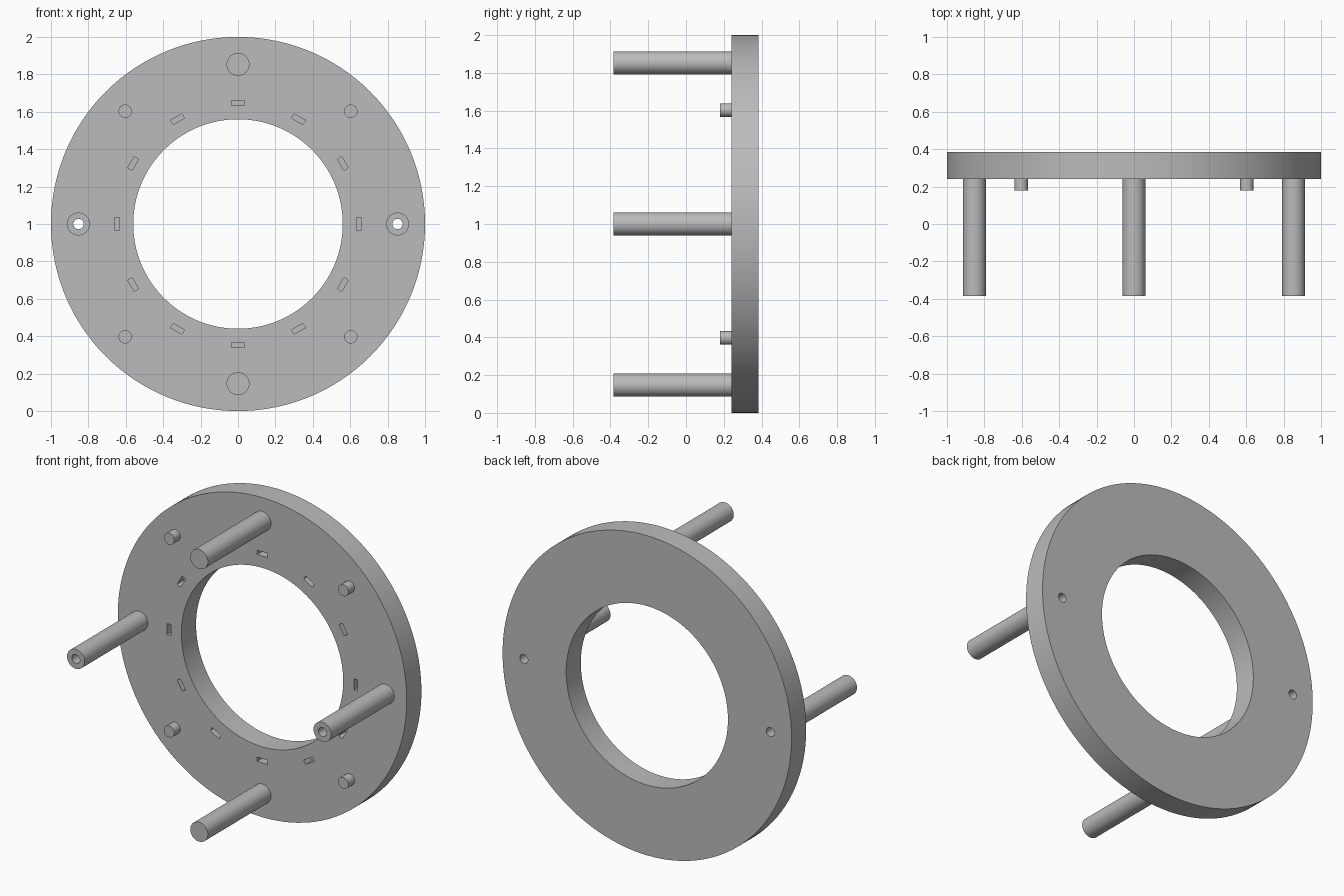
import bpy, bmesh, math
from mathutils import Matrix, Vector

cube = bpy.data.objects.get("Cube")
if cube:
    bpy.data.objects.remove(cube, do_unlink=True)

CENTRE_Z = 1.0
FRONT, BACK = 0.24, 0.385          # ring faces along y
POST_R, POST_TIP, POST_ORBIT = 0.061, -0.385, 0.853
HOLE_R = 0.028

grey = bpy.data.materials.new("Grey plastic")
grey.use_nodes = True
COLOUR = (0.5, 0.5, 0.5, 1)
grey.diffuse_color = COLOUR
grey.node_tree.nodes["Principled BSDF"].inputs["Base Color"].default_value = COLOUR


def add_object(name, bm):
    bmesh.ops.recalc_face_normals(bm, faces=bm.faces)
    mesh = bpy.data.meshes.new(name)
    bm.to_mesh(mesh)
    bm.free()
    mesh.materials.append(grey)
    obj = bpy.data.objects.new(name, mesh)
    bpy.context.collection.objects.link(obj)
    return obj


def select_only(obj):
    bpy.ops.object.select_all(action='DESELECT')
    obj.select_set(True)
    bpy.context.view_layer.objects.active = obj


def smooth(obj):
    select_only(obj)
    bpy.ops.object.shade_smooth_by_angle(angle=math.radians(30))


def lathe(name, profile, steps, x=0, z=CENTRE_Z, closed=False):
    """Spin (radius, y) points around an axis parallel to y."""
    bm = bmesh.new()
    verts = [bm.verts.new((r, y, 0)) for r, y in profile]
    pairs = list(zip(verts, verts[1:] + verts[:1]))
    edges = [bm.edges.new(p) for p in (pairs if closed else pairs[:-1])]
    bmesh.ops.spin(bm, geom=verts + edges, cent=(0, 0, 0), axis=(0, 1, 0),
                   angle=math.tau, steps=steps, use_merge=True)
    bmesh.ops.remove_doubles(bm, verts=bm.verts, dist=1e-5)
    obj = add_object(name, bm)
    obj.location = (x, 0, z)
    return obj


# Main ring plate
ring = lathe("ring_plate", [(0.56, FRONT), (1, FRONT), (1, BACK), (0.56, BACK)],
             128, closed=True)

# Cutters: twelve shallow slots and two through holes
bm = bmesh.new()
for i in range(12):
    turn = Matrix.Rotation(i * math.tau / 12, 4, 'Y')
    place = Matrix.Translation((0, FRONT, 0.647))
    bmesh.ops.create_cube(bm, size=1,
                          matrix=turn @ place @ Matrix.Diagonal((0.07, 0.12, 0.027, 1)))
for side in (-1, 1):
    bmesh.ops.create_cone(bm, cap_ends=True, segments=32, radius1=HOLE_R,
                          radius2=HOLE_R, depth=0.6,
                          matrix=Matrix.Translation((side * POST_ORBIT, 0.3, 0))
                          @ Matrix.Rotation(math.pi / 2, 4, 'X'))
cutter = add_object("slot_cutter", bm)
cutter.location.z = CENTRE_Z
cutter.hide_render = True
cut = ring.modifiers.new("slots_and_holes", 'BOOLEAN')
cut.operation = 'DIFFERENCE'
cut.solver = 'EXACT'
cut.object = cutter
select_only(ring)
bpy.ops.object.modifier_apply(modifier=cut.name)
bpy.data.objects.remove(cutter, do_unlink=True)
smooth(ring)

# Solid posts at top and bottom, hollow posts at the sides
solid = [(0, POST_TIP), (POST_R, POST_TIP), (POST_R, FRONT)]
hollow = [(HOLE_R, FRONT), (HOLE_R, POST_TIP), (POST_R, POST_TIP), (POST_R, FRONT)]
for name, side in (("bottom", -1), ("top", 1)):
    smooth(lathe(name + "_post", solid, 40, z=CENTRE_Z + side * POST_ORBIT))
for name, side in (("right", -1), ("left", 1)):
    smooth(lathe(name + "_hollow_post", hollow, 40, x=side * POST_ORBIT, closed=True))

# Short locating pegs on the diagonals
peg = [(0, 0.18), (0.036, 0.18), (0.036, FRONT)]
for row, up in (("lower", -1), ("upper", 1)):
    for name, side in (("right", -1), ("left", 1)):
        smooth(lathe(f"{row}_{name}_peg", peg, 32, x=side * 0.603,
                     z=CENTRE_Z + up * 0.603))
